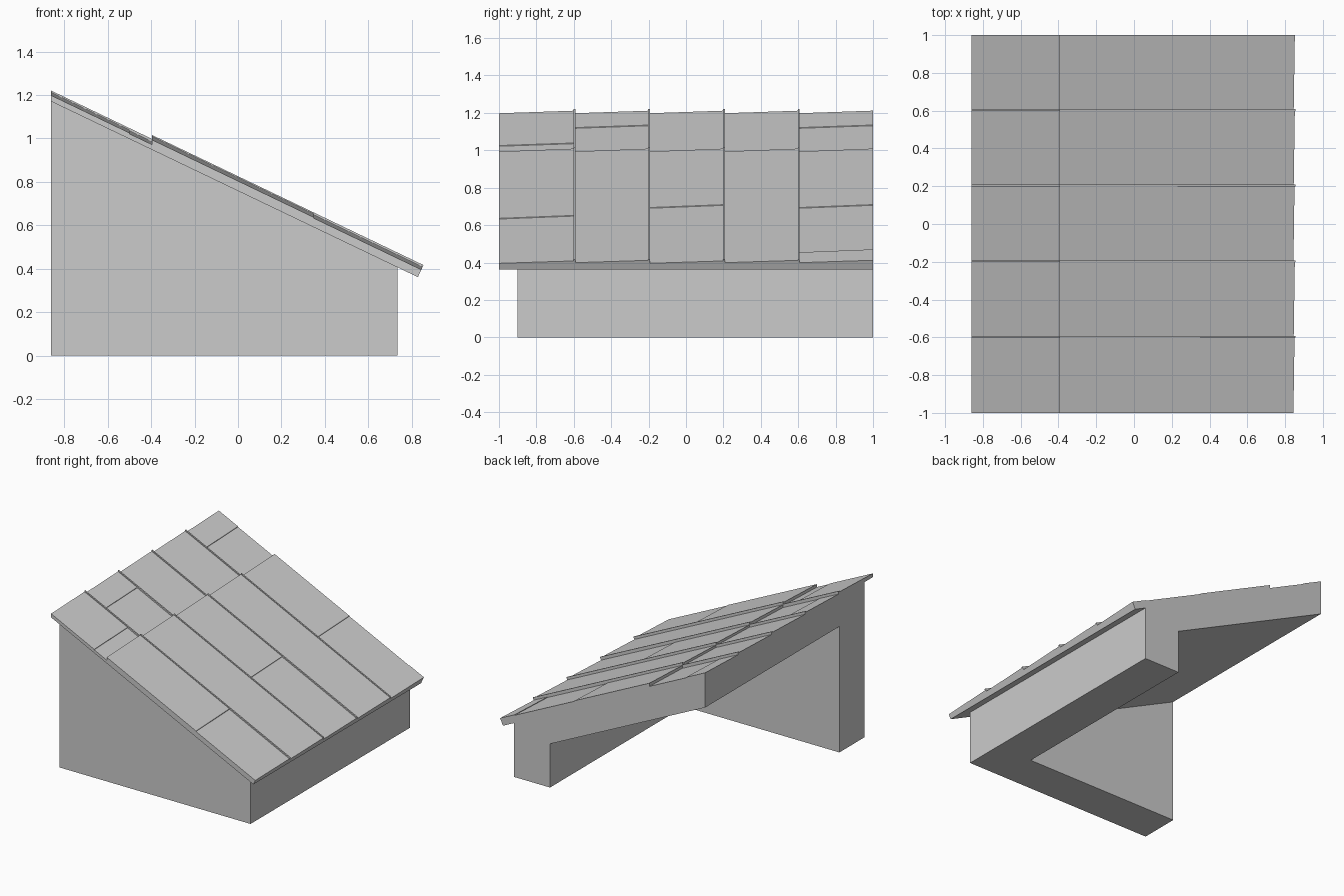
import bpy, bmesh

if "Cube" in bpy.data.objects:
    bpy.data.objects.remove(bpy.data.objects["Cube"])

LEFT, EAVE = -0.86, 0.828
SLOPE = -0.479


def roof_z(x):
    return 1.17 + SLOPE * (x - LEFT)


def solid(name, near, far):
    """Closed solid between two matching outlines."""
    bm = bmesh.new()
    a = [bm.verts.new(p) for p in near]
    b = [bm.verts.new(p) for p in far]
    bm.faces.new(a)
    bm.faces.new(b[::-1])
    n = len(a)
    for i in range(n):
        bm.faces.new((a[i], b[i], b[(i + 1) % n], a[(i + 1) % n]))
    bmesh.ops.recalc_face_normals(bm, faces=bm.faces)
    mesh = bpy.data.meshes.new(name)
    bm.to_mesh(mesh)
    bm.free()
    ob = bpy.data.objects.new(name, mesh)
    bpy.context.collection.objects.link(ob)
    return ob


def prism(name, profile, y0, y1):
    return solid(name, [(x, y0, z) for x, z in profile],
                 [(x, y1, z) for x, z in profile])


def panel(name, x0, x1, y0, y1, low, h0, h1):
    """Sheet lying on the slope; its top goes from h0 (front edge) to h1 (back edge)."""
    def outline(y, h):
        def pt(x, d):
            shift = 0.38 * d if x == EAVE else 0   # square-cut eave
            return (x + shift, y, roof_z(x) + d + SLOPE * shift)
        return [pt(x0, low), pt(x1, low), pt(x1, h), pt(x0, h)]
    return solid(name, outline(y0, h0), outline(y1, h1))


# L-shaped walls with sloping top, hollow under the inner corner
walls = prism("corner_walls", [(LEFT, 0), (0.735, 0), (0.735, roof_z(0.735)),
                               (LEFT, roof_z(LEFT))], -0.9, 1.0)
cutter = prism("hollow_cutter", [(LEFT - 0.2, -0.2), (0.435, -0.2),
                                 (0.435, roof_z(0.435) - 0.22),
                                 (LEFT - 0.2, roof_z(LEFT - 0.2) - 0.22)], -0.6, 1.2)
cutter.hide_render = True
cut = walls.modifiers.new("hollow", 'BOOLEAN')
cut.operation = 'DIFFERENCE'
cut.solver = 'EXACT'
cut.object = cutter
bpy.context.view_layer.objects.active = walls
bpy.ops.object.modifier_apply(modifier=cut.name)
bpy.data.objects.remove(cutter)

# Thin deck under the roofing
panel("roof_deck", LEFT, EAVE, -1, 1, 0, 0.022, 0.022)

# Five tilted strips of roofing: upper sheets, then raised lower sheets
upper_breaks = [[-0.5], [-0.7], [], [], [-0.7]]
lower_breaks = [[0.35], [], [0.23], [], [0.23, 0.73]]
for i in range(5):
    y0 = -1 + 0.4 * i
    y1 = min(y0 + 0.408, 1.0)
    rows = (("upper", [LEFT, *upper_breaks[i], -0.395], 0.028, 0.042),
            ("lower", [-0.395, *lower_breaks[i], EAVE], 0.046, 0.062))
    for row, xs, h0, h1 in rows:
        for k in range(len(xs) - 1):
            drop = 0.004 * (k % 2)
            panel(f"{row}_roof_sheet_{i}_{k}", xs[k], xs[k + 1], y0, y1,
                  0.02, h0 - drop, h1 - drop)
    # Thin raised seam where neighbouring strips meet
    if i < 4:
        panel(f"roof_seam_{i}", LEFT, EAVE, y1 - 0.01, y1, 0.02, 0.05, 0.05)
        panel(f"lower_roof_seam_{i}", -0.395, EAVE, y1 - 0.01, y1, 0.05, 0.068, 0.068)
